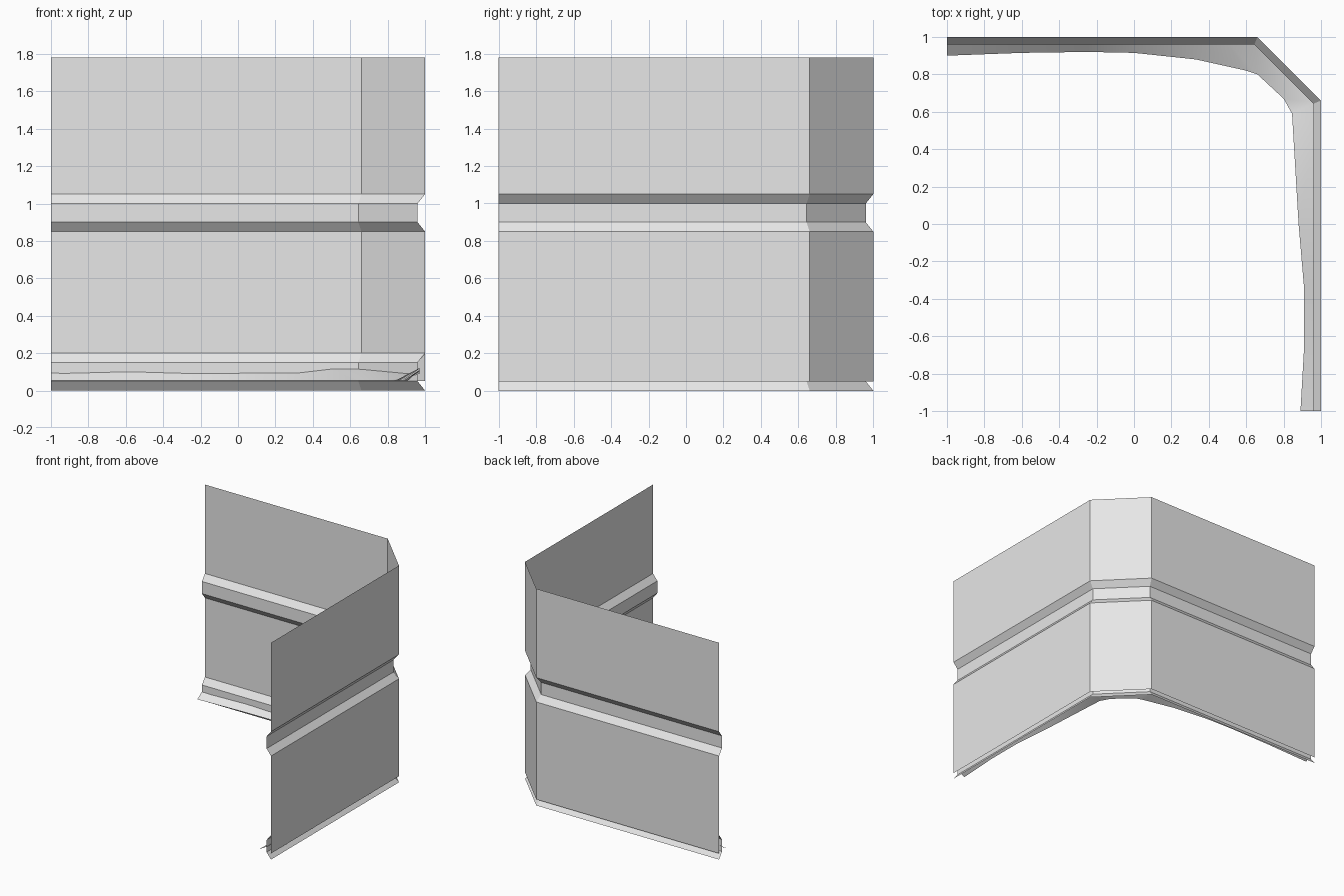
import bpy
import math

cube = bpy.data.objects.get("Cube")
if cube:
    bpy.data.objects.remove(cube)

grey = bpy.data.materials.new("light grey")
grey.use_nodes = True
grey.diffuse_color = (0.8, 0.8, 0.8, 1)
grey.node_tree.nodes["Principled BSDF"].inputs["Base Color"].default_value = (0.8, 0.8, 0.8, 1)

CORNER = 0.66                              # where the chamfered corner starts
MITRE = math.tan(math.radians(22.5))       # corner shift per unit of inset


def wall_path(inset):
    """Plan of the wall, moved inward by inset."""
    c, e = CORNER - inset * MITRE, 1 - inset
    return [(-1, e), (c, e), (e, c), (e, -1)]


def make_strip(name, rows):
    """Join rows of points, each of equal length, with quads."""
    n = len(rows[0])
    verts = [p for row in rows for p in row]
    faces = [(r * n + i, r * n + i + 1, (r + 1) * n + i + 1, (r + 1) * n + i)
             for r in range(len(rows) - 1) for i in range(n - 1)]
    mesh = bpy.data.meshes.new(name)
    mesh.from_pydata(verts, [], faces)
    mesh.materials.append(grey)
    obj = bpy.data.objects.new(name, mesh)
    bpy.context.collection.objects.link(obj)
    return obj


def sweep(name, profile):
    """Run an (inset, height) profile along the wall plan."""
    return make_strip(name, [[(x, y, z) for x, y in wall_path(inset)]
                             for inset, z in profile])


# Outer wall with its grooved middle band
GROOVE = 0.04
sweep("wall_panel", [(0, 1.78), (0, 1.05), (GROOVE, 1.0), (GROOVE, 0.9),
                     (0, 0.85), (0, 0.05)])

# Skirting moulding along the foot of the inside
sweep("skirting", [(0, 0.2), (GROOVE, 0.15), (GROOVE, 0.05), (0, 0)])

# Uneven drift of ground banked against the skirting:
# (wall x, wall y, wall height, inner x, inner y)
W = 0.97
drift = [
    (-1, W, 0.10, -1, 0.90), (-0.6, W, 0.11, -0.6, 0.915),
    (-0.25, W, 0.10, -0.25, 0.92), (0, W, 0.10, 0, 0.915),
    (0.33, W, 0.10, 0.33, 0.88), (0.5, W, 0.12, 0.6, 0.82),
    (0.65, W, 0.12, 0.66, 0.80), (W, 0.65, 0.09, 0.80, 0.67),
    (W, 0.5, 0.12, 0.845, 0.59), (W, 0, 0.12, 0.88, 0),
    (W, -0.35, 0.11, 0.91, -0.35), (W, -0.65, 0.11, 0.91, -0.65),
    (W, -1, 0.10, 0.89, -1),
]
ground = make_strip("ground_drift", [[(a, b, h) for a, b, h, _, _ in drift],
                                     [(c, d, 0.055) for _, _, _, c, d in drift]])
for poly in ground.data.polygons:
    poly.use_smooth = True
# Face the drift upward
ground.data.flip_normals()
if ground.data.polygons[0].normal.z < 0:
    ground.data.flip_normals()
